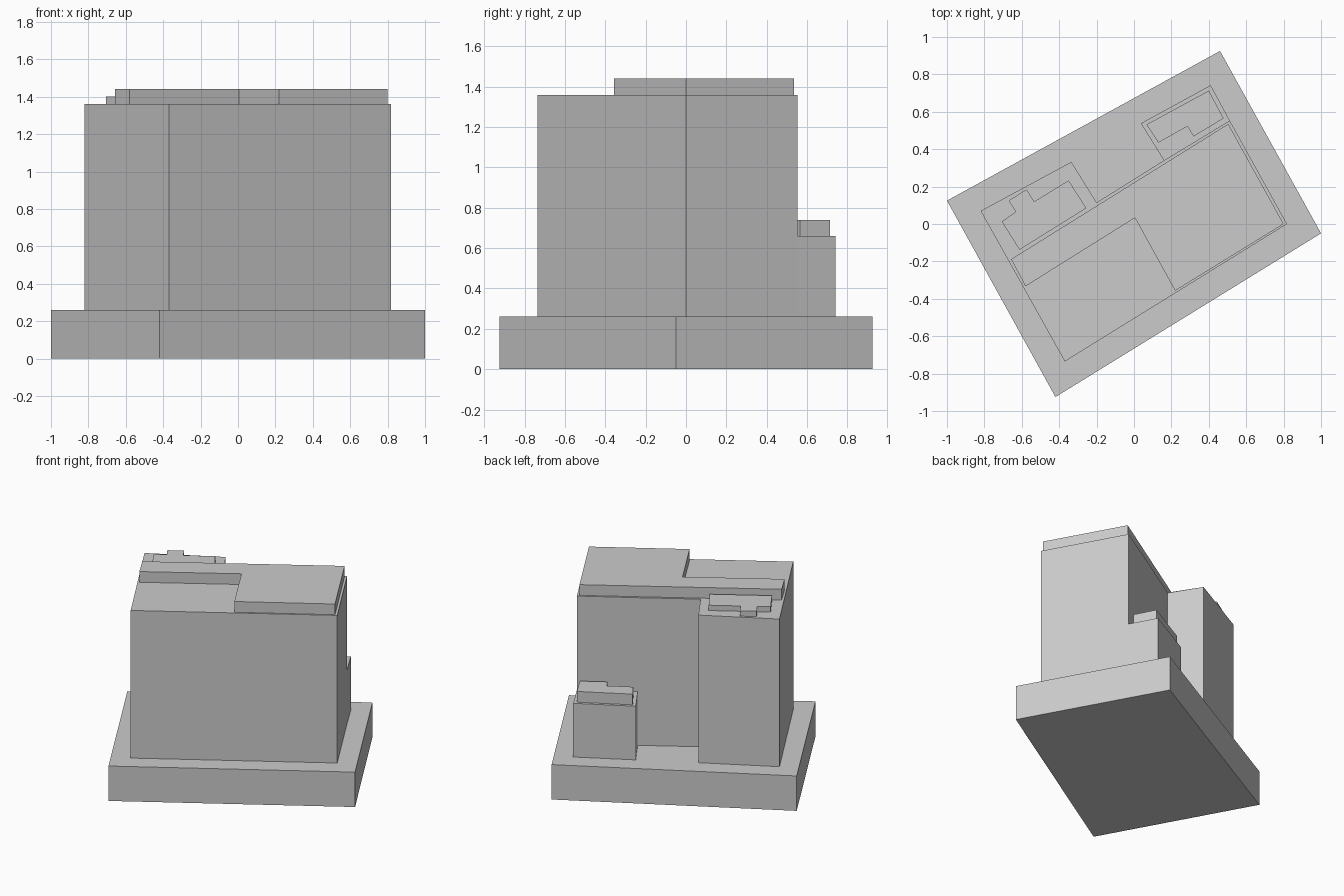
import bpy
import bmesh

cube = bpy.data.objects.get("Cube")
if cube:
    bpy.data.objects.remove(cube, do_unlink=True)

grey = bpy.data.materials.new("plain grey")
grey.use_nodes = True
colour = (0.6, 0.6, 0.6, 1)
grey.diffuse_color = colour
grey.node_tree.nodes["Principled BSDF"].inputs["Base Color"].default_value = colour


def prism(name, outline, bottom, top):
    """Extrude a plan outline from bottom to top as a closed flat-faced block."""
    bm = bmesh.new()
    face = bm.faces.new([bm.verts.new((x, y, bottom)) for x, y in outline])
    result = bmesh.ops.extrude_face_region(bm, geom=[face], use_keep_orig=True)
    for item in result["geom"]:
        if isinstance(item, bmesh.types.BMVert):
            item.co.z = top
    bmesh.ops.recalc_face_normals(bm, faces=bm.faces)
    mesh = bpy.data.meshes.new(name)
    bm.to_mesh(mesh)
    bm.free()
    mesh.materials.append(grey)
    obj = bpy.data.objects.new(name, mesh)
    bpy.context.collection.objects.link(obj)
    return obj


# Heights of the storeys
podium_top, annex_top, tower_top = 0.26, 0.66, 1.36

# Wide podium
prism("podium", [(-1, 0.125), (-0.42, -0.925), (1, -0.05), (0.46, 0.925)],
      0, podium_top)

# Tall tower with a full-height rear wing
prism("tower", [(-0.82, 0.07), (-0.37, -0.735), (0.818, 0), (0.512, 0.553),
                (0.16, 0.34), (-0.2, 0.115), (-0.335, 0.332)],
      podium_top, tower_top)

# Low annex at the rear
prism("rear_annex", [(0.16, 0.34), (0.512, 0.553), (0.41, 0.742), (0.037, 0.538)],
      podium_top, annex_top)

# L-shaped slab on the tower roof
prism("roof_slab", [(-0.657, -0.188), (-0.58, -0.333), (0.005, 0.033),
                    (0.22, -0.357), (0.8, 0), (0.504, 0.535)],
      tower_top, 1.44)

# Notched housing on the wing roof
prism("wing_roof_housing", [(-0.707, 0.013), (-0.612, -0.138), (-0.255, 0.085),
                            (-0.35, 0.233), (-0.533, 0.12), (-0.575, 0.185),
                            (-0.67, 0.125), (-0.632, 0.065)],
      tower_top, 1.40)

# Notched housing on the annex roof
prism("annex_roof_housing", [(0.067, 0.532), (0.13, 0.435), (0.286, 0.522),
                             (0.318, 0.468), (0.479, 0.565), (0.4, 0.713)],
      annex_top, 0.74)
